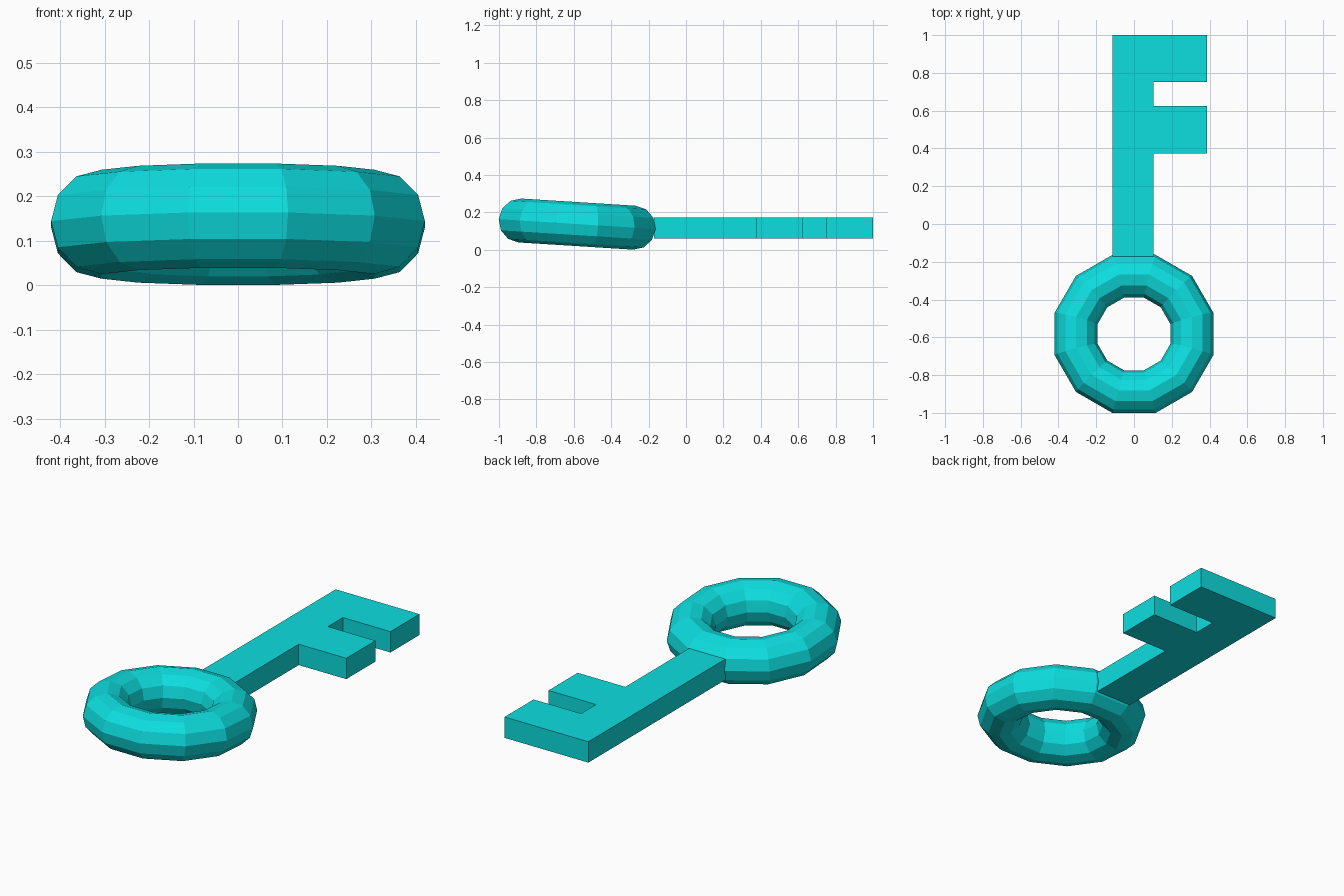
import bpy
import bmesh
from math import radians
from mathutils import Matrix

cube = bpy.data.objects.get("Cube")
if cube:
    bpy.data.objects.remove(cube, do_unlink=True)

# Single turquoise colour
colour = (0.004, 0.73, 0.74, 1.0)
turquoise = bpy.data.materials.new("turquoise")
turquoise.use_nodes = True
turquoise.diffuse_color = colour
shader = next(n for n in turquoise.node_tree.nodes if n.type == 'BSDF_PRINCIPLED')
shader.inputs["Base Color"].default_value = colour

# Ring handle: faceted torus, flats facing the axes, tipped up at the front
bpy.ops.mesh.primitive_torus_add(
    major_segments=12, minor_segments=12,
    major_radius=0.3175, minor_radius=0.1175,
    location=(0, -0.582, 0.1375))
ring = bpy.context.object
ring.name = "ring_handle"
ring.data.name = "ring_handle"
ring.data.transform(Matrix.Rotation(radians(15), 4, 'Z'))
ring.rotation_euler.x = radians(-3.6)
ring.data.materials.append(turquoise)
for face in ring.data.polygons:
    face.use_smooth = False

# Shaft with two teeth: one outline extruded upwards
left, inner, tip = -0.115, 0.102, 0.387
outline = [(left, -0.172), (inner, -0.172), (inner, 0.374), (tip, 0.374),
           (tip, 0.624), (inner, 0.624), (inner, 0.752), (tip, 0.752),
           (tip, 1.0), (left, 1.0)]
bottom, top = 0.06, 0.173

bm = bmesh.new()
base = bm.faces.new([bm.verts.new((x, y, bottom)) for x, y in outline])
extruded = bmesh.ops.extrude_face_region(bm, geom=[base], use_keep_orig=True)
raised = [v for v in extruded["geom"] if isinstance(v, bmesh.types.BMVert)]
bmesh.ops.translate(bm, verts=raised, vec=(0, 0, top - bottom))
bmesh.ops.recalc_face_normals(bm, faces=bm.faces)
mesh = bpy.data.meshes.new("toothed_shaft")
bm.to_mesh(mesh)
bm.free()
mesh.materials.append(turquoise)
shaft = bpy.data.objects.new("toothed_shaft", mesh)
bpy.context.collection.objects.link(shaft)
